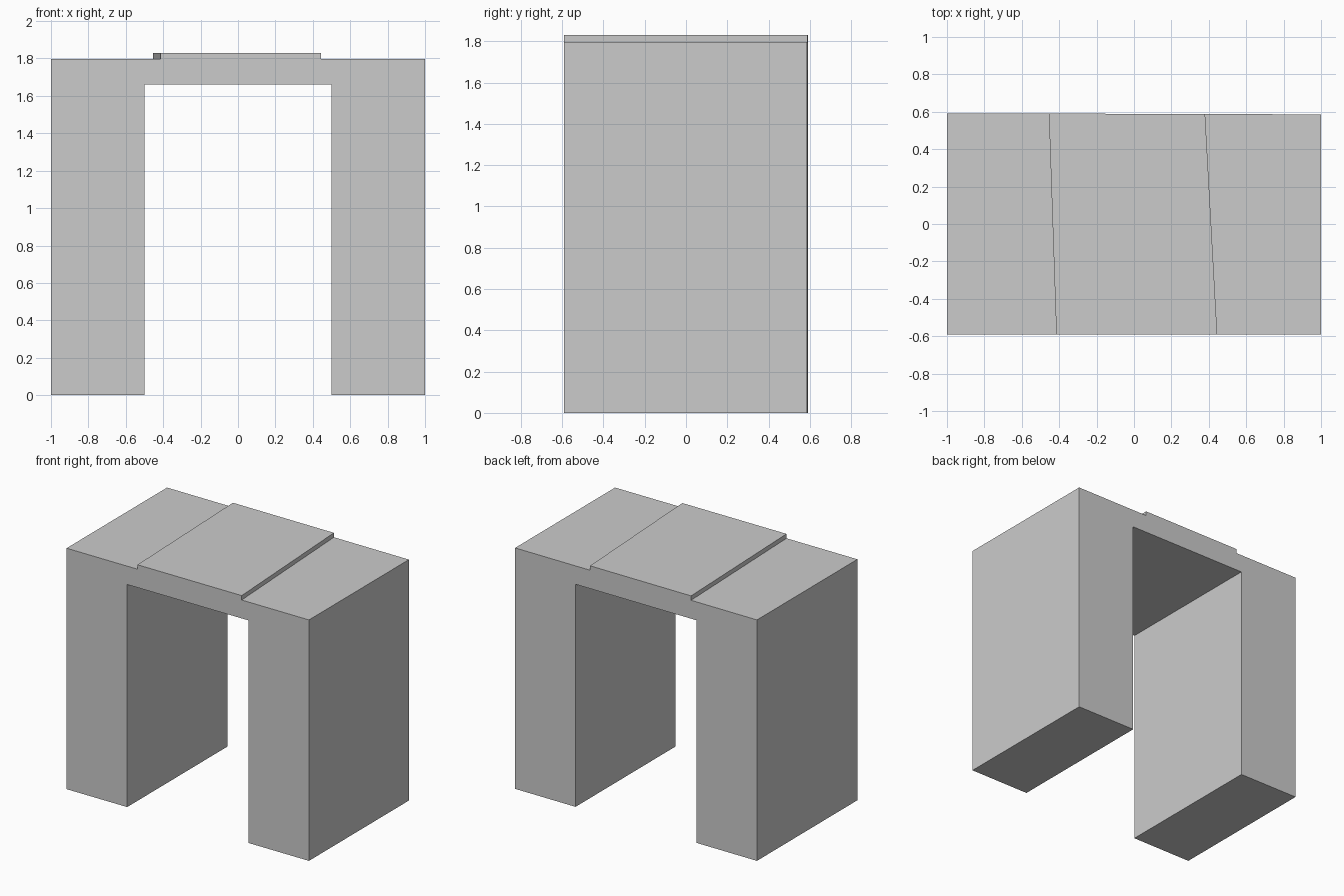
import bpy
import bmesh

if "Cube" in bpy.data.objects:
    bpy.data.objects.remove(bpy.data.objects["Cube"])

# Arch outline: x at the front, x at the back, height.
# The raised strip on top runs slightly askew from front to back.
PROFILE = [
    (-1.0, -1.0, 0.0), (-0.5, -0.5, 0.0), (-0.5, -0.5, 1.66), (0.5, 0.5, 1.66),
    (0.5, 0.5, 0.0), (1.0, 1.0, 0.0), (1.0, 1.0, 1.797),
    (0.445, 0.38, 1.797), (0.445, 0.38, 1.83),
    (-0.415, -0.455, 1.83), (-0.415, -0.455, 1.797), (-1.0, -1.0, 1.797),
]
Y_FRONT = -0.592


def y_back(x):
    # The back face is very slightly out of square
    return 0.589 - 0.003 * x


bm = bmesh.new()
front = [bm.verts.new((xf, Y_FRONT, z)) for xf, xb, z in PROFILE]
back = [bm.verts.new((xb, y_back(xb), z)) for xf, xb, z in PROFILE]

# Front and back caps
bm.faces.new(front)
bm.faces.new(back[::-1])

# Legs, lintel and raised strip sides
n = len(PROFILE)
for i in range(n):
    j = (i + 1) % n
    bm.faces.new((front[j], front[i], back[i], back[j]))
bmesh.ops.recalc_face_normals(bm, faces=bm.faces)

mesh = bpy.data.meshes.new("archway")
bm.to_mesh(mesh)
bm.free()
bpy.context.collection.objects.link(bpy.data.objects.new("archway", mesh))
